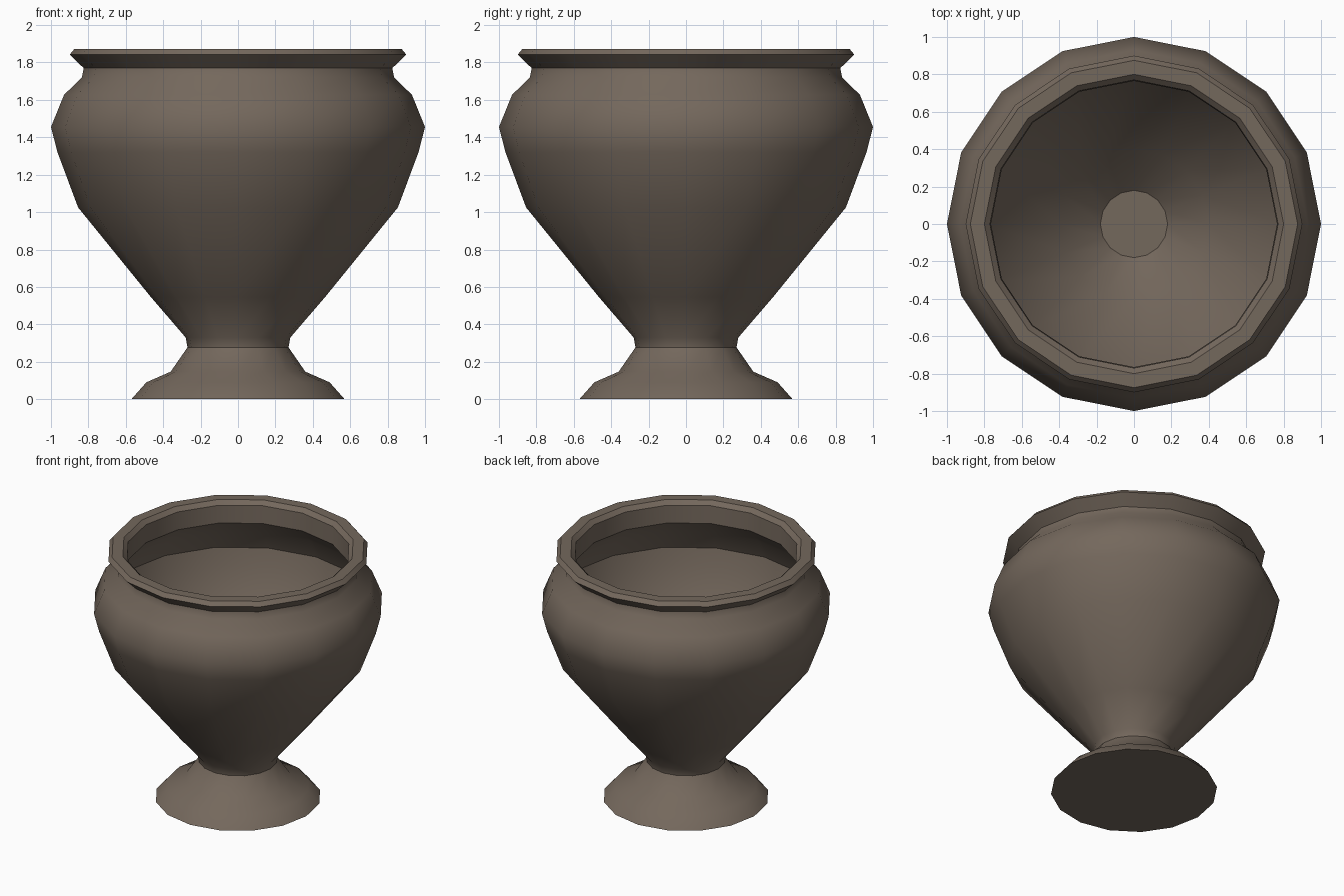
import bpy, bmesh, math

if "Cube" in bpy.data.objects:
    bpy.data.objects.remove(bpy.data.objects["Cube"])

SIDES = 16

def material(name, rgb):
    m = bpy.data.materials.new(name)
    m.diffuse_color = (*rgb, 1)
    m.use_nodes = True
    m.node_tree.nodes["Principled BSDF"].inputs["Base Color"].default_value = m.diffuse_color
    return m

clay = material("brown clay", (0.175, 0.138, 0.108))

def lathe(name, profile, mat, angle=38):
    """Revolve (radius, height) points, bottom-outside first, into a capped solid."""
    bm = bmesh.new()
    rings = [[bm.verts.new((r * math.cos(2 * math.pi * i / SIDES),
                            r * math.sin(2 * math.pi * i / SIDES), z))
              for i in range(SIDES)] for r, z in profile]
    for a, b in zip(rings, rings[1:]):
        for i in range(SIDES):
            j = (i + 1) % SIDES
            bm.faces.new((a[i], a[j], b[j], b[i]))
    bm.faces.new(rings[0][::-1])   # underside
    bm.faces.new(rings[-1])        # inside floor
    me = bpy.data.meshes.new(name)
    bm.to_mesh(me)
    bm.free()
    me.materials.append(mat)
    ob = bpy.data.objects.new(name, me)
    bpy.context.collection.objects.link(ob)
    bpy.ops.object.select_all(action='DESELECT')
    ob.select_set(True)
    bpy.context.view_layer.objects.active = ob
    bpy.ops.object.shade_smooth_by_angle(angle=math.radians(angle))
    return ob

foot = [(0.57, 0), (0.49, 0.09), (0.36, 0.147), (0.27, 0.277)]
bowl = [(0.28, 0.33), (0.465, 0.545), (0.855, 1.025), (0.965, 1.32),
        (1.0, 1.455), (0.93, 1.627), (0.835, 1.72), (0.825, 1.77)]
rim = [(0.90, 1.842), (0.875, 1.872), (0.80, 1.872), (0.77, 1.842)]
inside = [(0.765, 1.71), (0.86, 1.60), (0.93, 1.45), (0.90, 1.33),
          (0.79, 1.05), (0.40, 0.57), (0.18, 0.37)]

lathe("urn_planter", foot + bowl + rim + inside, clay)
